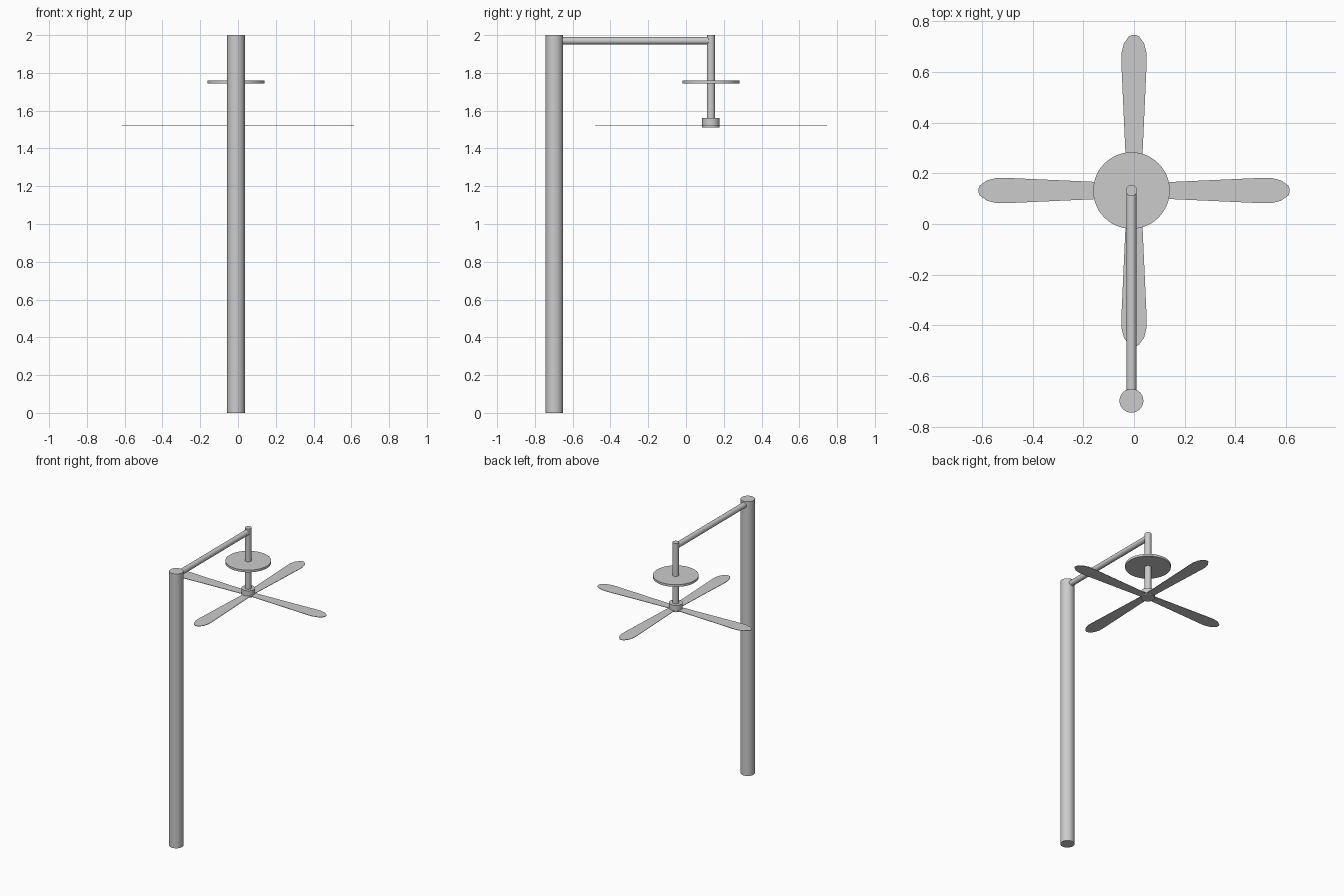
import bpy, bmesh, math
from mathutils import Matrix, Vector

if "Cube" in bpy.data.objects:
    bpy.data.objects.remove(bpy.data.objects["Cube"])

AX, CY = -0.01, 0.132      # axis of the tubes, y of the rotor
POLE_Y = -0.697


def tube(name, start, end, radius, sides=32):
    """Capped cylinder between two points, smooth with sharp rims."""
    a, b = Vector(start), Vector(end)
    bpy.ops.mesh.primitive_cylinder_add(vertices=sides, radius=radius,
                                        depth=(b - a).length, location=(a + b) / 2)
    ob = bpy.context.object
    ob.name = name
    ob.rotation_euler = (b - a).to_track_quat('Z', 'Y').to_euler()
    bpy.ops.object.shade_smooth_by_angle(angle=math.radians(35))
    return ob


# post and overhead arm
tube("post", (AX, POLE_Y, 0), (AX, POLE_Y, 2), 0.047)
tube("arm", (AX, POLE_Y + 0.03, 1.97), (AX, CY - 0.012, 1.97), 0.02)

# hanging rod, disc and hub
tube("hanging_rod", (AX, CY, 1.53), (AX, CY, 2), 0.022)
tube("disc", (AX, CY, 1.744), (AX, CY, 1.76), 0.151, 48)
tube("hub", (AX, CY, 1.51), (AX, CY, 1.56), 0.046)

# four thin blades, rounded at the tips
half = [(0.02, 0.028), (0.505, 0.05), (0.54, 0.05), (0.58, 0.04), (0.608, 0.02)]
outline = half + [(0.614, 0.007)]
outline += [(r, -w) for r, w in reversed(outline)]
for i in range(4):
    bm = bmesh.new()
    face = bm.faces.new([bm.verts.new((r, w, -0.0015)) for r, w in reversed(outline)])
    up = bmesh.ops.extrude_face_region(bm, geom=[face])["geom"]
    bmesh.ops.translate(bm, vec=(0, 0, 0.003),
                        verts=[v for v in up if isinstance(v, bmesh.types.BMVert)])
    bmesh.ops.recalc_face_normals(bm, faces=bm.faces)
    bm.transform(Matrix.Translation((0, CY, 1.52)) @ Matrix.Rotation(i * math.pi / 2, 4, 'Z'))
    mesh = bpy.data.meshes.new(f"blade_{i + 1}")
    bm.to_mesh(mesh)
    bm.free()
    bpy.context.collection.objects.link(bpy.data.objects.new(mesh.name, mesh))
